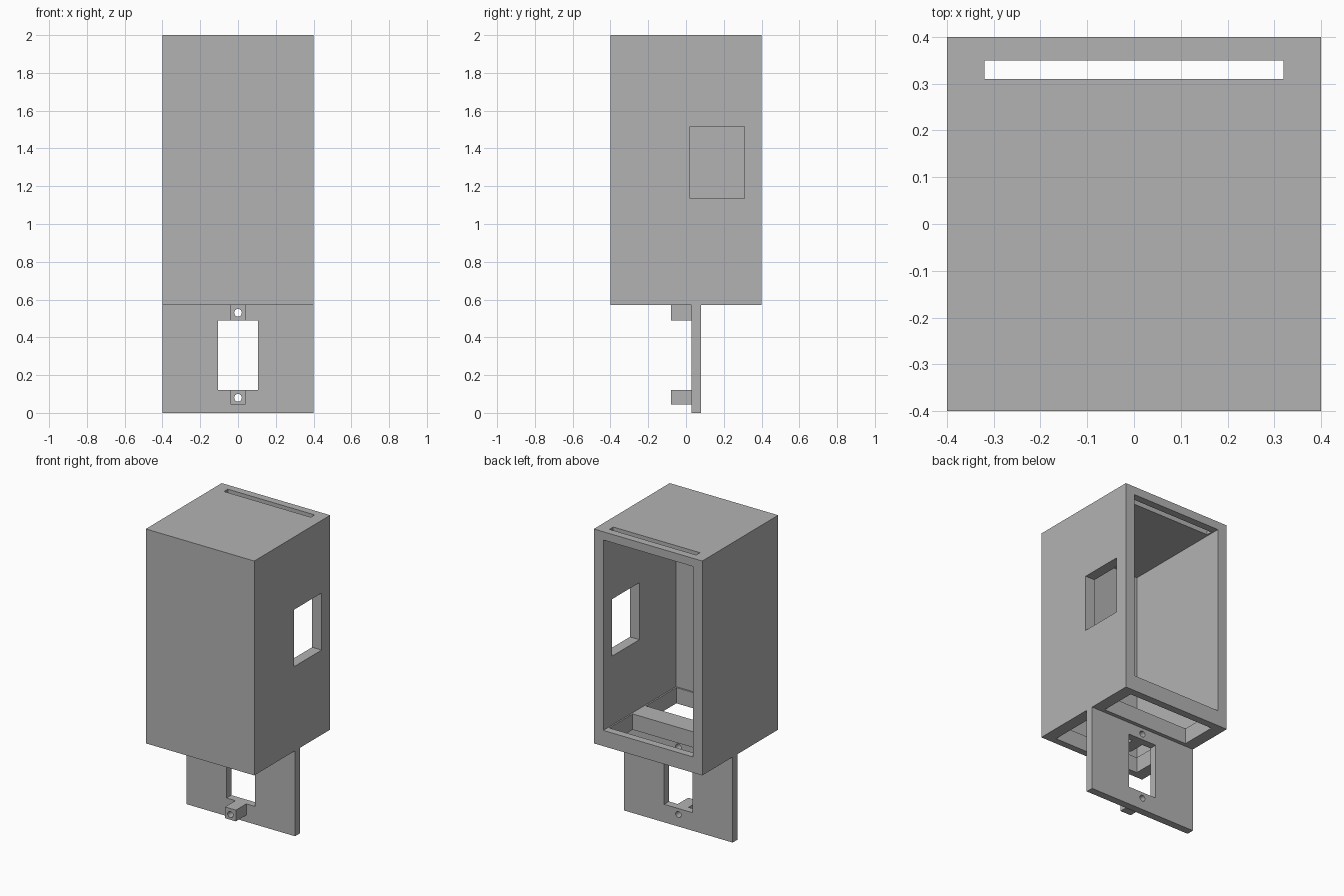
import bpy
import math

old = bpy.data.objects.get("Cube")
if old:
    bpy.data.objects.remove(old, do_unlink=True)

grey = bpy.data.materials.new("plain_grey")
grey.use_nodes = True
colour = (0.45, 0.45, 0.45, 1)
grey.diffuse_color = colour
grey.node_tree.nodes["Principled BSDF"].inputs["Base Color"].default_value = colour


def box(name, x, y, z):
    """Box spanning the (low, high) pairs given for each axis."""
    spans = (x, y, z)
    bpy.ops.mesh.primitive_cube_add(size=1, location=[(a + b) / 2 for a, b in spans])
    ob = bpy.context.object
    ob.name = name
    ob.scale = [b - a for a, b in spans]
    bpy.ops.object.transform_apply(location=False, rotation=False, scale=True)
    ob.data.materials.append(grey)
    return ob


def bore(z):
    """Round screw hole cutter running front to back."""
    bpy.ops.mesh.primitive_cylinder_add(vertices=32, radius=0.02, depth=0.6,
                                        location=(0, 0, z), rotation=(math.pi / 2, 0, 0))
    ob = bpy.context.object
    ob.data.materials.append(grey)
    return ob


def cut(target, cutters):
    """Subtract every cutter from the target, then discard the cutters."""
    bpy.context.view_layer.objects.active = target
    for cutter in cutters:
        cutter.hide_render = True
        mod = target.modifiers.new("cut", "BOOLEAN")
        mod.operation = "DIFFERENCE"
        mod.solver = "EXACT"
        mod.object = cutter
        bpy.ops.object.modifier_apply(modifier=mod.name)
        bpy.data.objects.remove(cutter, do_unlink=True)


base, floor, top = 0.57, 0.675, 2.0
half = 0.4

# Housing: open at the back, with a side window, lid slot and two floor openings
housing = box("housing", (-half, half), (-half, half), (base, top))
cut(housing, [
    box("cavity", (-0.33, 0.33), (-0.365, 0.5), (floor, 1.945)),
    box("window", (0.3, 0.5), (0.02, 0.31), (1.135, 1.515)),
    box("lid_slot", (-0.32, 0.32), (0.31, 0.35), (1.9, 2.1)),
    box("rear_floor_opening", (-0.32, 0.32), (0.105, 0.35), (0.5, 0.7)),
    box("front_floor_opening", (-0.32, 0.32), (-0.355, -0.035), (0.5, 0.7)),
])

# Hanging plate with a rectangular cutout
plate = box("mounting_plate", (-half, half), (0.03, 0.08), (0, base))
cut(plate, [box("plate_cutout", (-0.105, 0.105), (-0.1, 0.2), (0.12, 0.49)),
            bore(0.08), bore(0.53)])

# Screw tabs above and below the cutout
for name, low, high, hole in (("lower_tab", 0.045, 0.12, 0.08),
                              ("upper_tab", 0.49, base, 0.53)):
    tab = box(name, (-0.04, 0.04), (-0.08, 0.03), (low, high))
    cut(tab, [bore(hole)])
